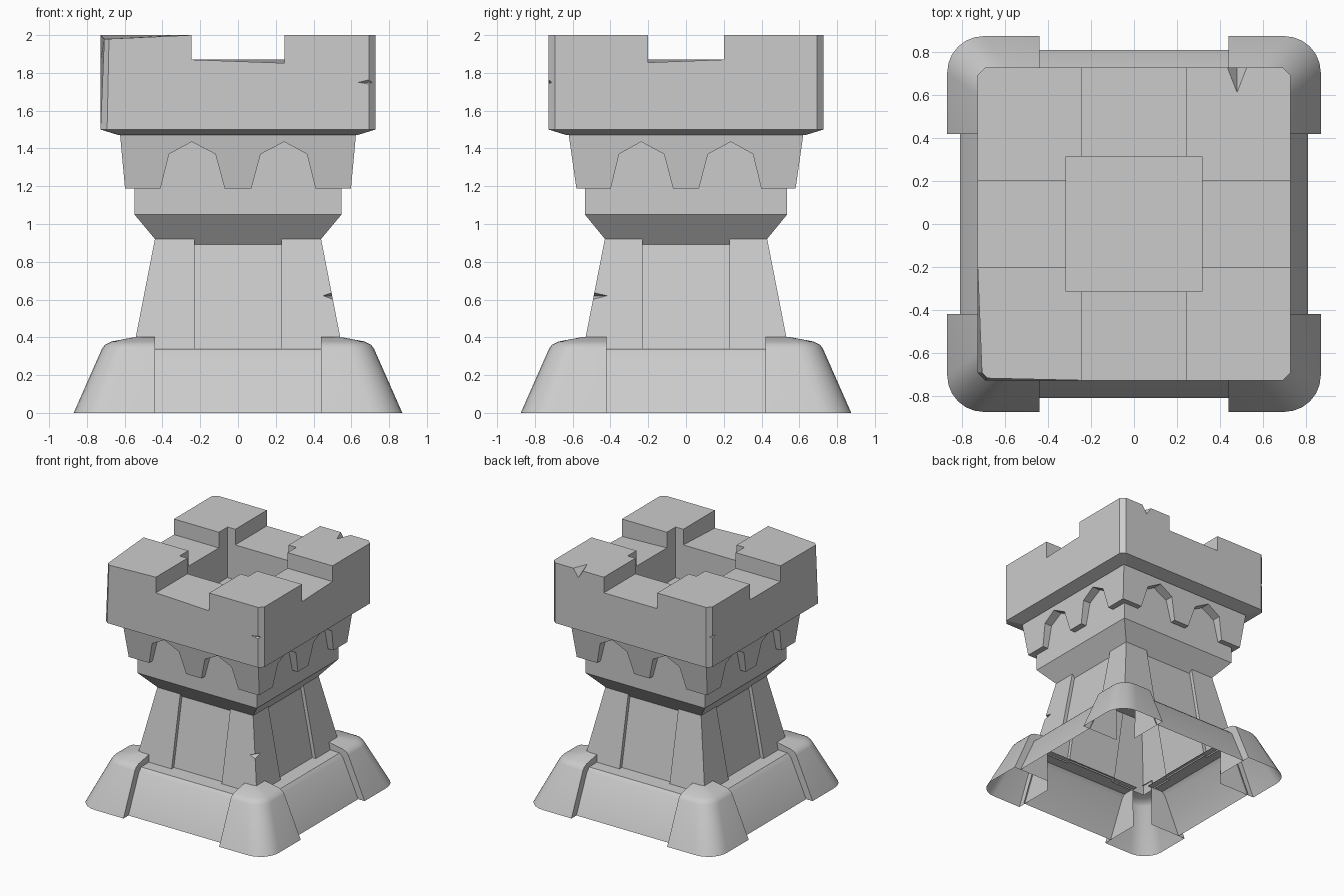
import bpy, bmesh, math
from mathutils import Vector

cube = bpy.data.objects.get("Cube")
if cube:
    bpy.data.objects.remove(cube)

stone = bpy.data.materials.new("grey_stone")
stone.use_nodes = True
grey = (0.6, 0.6, 0.6, 1)
stone.diffuse_color = grey
stone.node_tree.nodes["Principled BSDF"].inputs["Base Color"].default_value = grey


def add_object(name, bm):
    mesh = bpy.data.meshes.new(name)
    bm.to_mesh(mesh)
    bm.free()
    mesh.materials.append(stone)
    obj = bpy.data.objects.new(name, mesh)
    bpy.context.collection.objects.link(obj)
    return obj


def activate(obj):
    bpy.ops.object.select_all(action="DESELECT")
    obj.select_set(True)
    bpy.context.view_layer.objects.active = obj


def loft(name, rings, closed=True, caps=True, flip=False):
    """Skin a stack of point rings, bottom to top."""
    bm = bmesh.new()
    rows = [[bm.verts.new(p) for p in ring] for ring in rings]
    n = len(rows[0])
    for low, high in zip(rows, rows[1:]):
        for i in range(n if closed else n - 1):
            j = (i + 1) % n
            bm.faces.new((low[i], low[j], high[j], high[i]))
    if caps:
        bm.faces.new(rows[0][::-1])
        bm.faces.new(rows[-1])
    if flip:
        bmesh.ops.reverse_faces(bm, faces=bm.faces)
    return add_object(name, bm)


def rectangle(hx, hy, z, c=0):
    """Rectangle ring, with chamfered corners when c is given."""
    if not c:
        return [(-hx, -hy, z), (hx, -hy, z), (hx, hy, z), (-hx, hy, z)]
    return [(-hx + c, -hy, z), (hx - c, -hy, z), (hx, -hy + c, z), (hx, hy - c, z),
            (hx - c, hy, z), (-hx + c, hy, z), (-hx, hy - c, z), (-hx, -hy + c, z)]


def box(hx, hy, z0, z1):
    return loft("cutter", [rectangle(hx, hy, z0), rectangle(hx, hy, z1)])


def wedge(points):
    bm = bmesh.new()
    for p in points:
        bm.verts.new(p)
    bmesh.ops.convex_hull(bm, input=bm.verts)
    bmesh.ops.recalc_face_normals(bm, faces=bm.faces)
    return add_object("cutter", bm)


def cut(obj, cutters):
    for cutter in cutters:
        mod = obj.modifiers.new("cut", "BOOLEAN")
        mod.operation, mod.solver, mod.object = "DIFFERENCE", "EXACT", cutter
        activate(obj)
        bpy.ops.object.modifier_apply(modifier=mod.name)
        bpy.data.objects.remove(cutter)


def smooth(obj):
    activate(obj)
    bpy.ops.object.shade_smooth_by_angle(angle=math.radians(32))


# Base walls: one open sloped strip per side
wall_profile = [(0.81, 0), (0.67, 0.31), (0.64, 0.338), (0.50, 0.342)]
for k, side in enumerate(("front", "left", "back", "right")):
    half = 0.43 if k % 2 else 0.45
    wall = loft(side + "_base_wall", [[(-half, -d, z), (half, -d, z)] for d, z in wall_profile],
                closed=False, caps=False)
    wall.rotation_euler.z = k * math.pi / 2
    smooth(wall)

# Corner buttresses: rounded shells with flat ends
boot_profile = [(0, 0, 0.17), (0.15, 0.34, 0.13), (0.165, 0.36, 0.12), (0.20, 0.378, 0.1),
                (0.335, 0.403, 0.03)]


def boot_ring(inset, z, r, sx, sy):
    x, y = 0.87 - inset, 0.875 - inset
    pts = [(x, 0.42)]
    for i in range(7):
        a = i * math.pi / 12
        pts.append((x - r + r * math.cos(a), y - r + r * math.sin(a)))
    pts.append((0.44, y))
    return [(sx * px, sy * py, z) for px, py in pts]


for sx, sy, side in ((1, 1, "back_left"), (-1, 1, "back_right"),
                     (1, -1, "front_left"), (-1, -1, "front_right")):
    rings = [boot_ring(*p, sx, sy) for p in boot_profile]
    boot = loft(side + "_buttress", rings, closed=False, caps=False, flip=sx * sy < 0)
    bm = bmesh.new()
    bm.from_mesh(boot.data)
    for end, inner in ((0, (sx * 0.53, sy * 0.42, 0)), (-1, (sx * 0.44, sy * 0.53, 0))):
        verts = [bm.verts.new(ring[end]) for ring in rings] + [bm.verts.new(inner)]
        if (end == 0) == (sx * sy > 0):
            verts.reverse()
        bm.faces.new(verts)
    bm.to_mesh(boot.data)
    bm.free()
    smooth(boot)


# Tapered shaft with corner piers and recessed panels
def shaft_ring(hx, hy, z, pier=0.23, depth=0.03):
    quarter = [(hx - depth, pier), (hx, pier), (hx, hy), (pier, hy), (pier, hy - depth)]
    pts = []
    for sx, sy in ((1, 1), (-1, 1), (-1, -1), (1, -1)):
        part = [(sx * x, sy * y, z) for x, y in quarter]
        pts += part if sx * sy > 0 else part[::-1]
    return pts


shaft = loft("shaft", [shaft_ring(0.555, 0.545, 0.33), shaft_ring(0.44, 0.43, 0.92)])
cut(shaft, [wedge([(0.43, -0.52, 0.62), (0.53, -0.37, 0.62),
                   (0.55, -0.54, 0.67), (0.55, -0.54, 0.575)])])
bm = bmesh.new()
bm.from_mesh(shaft.data)
ends = [f for f in bm.faces if abs(f.normal.z) > 0.99]
bmesh.ops.delete(bm, geom=ends, context="FACES")
bm.to_mesh(shaft.data)
bm.free()

# Flared ledge, carried up as the core behind the arches
loft("ledge", [rectangle(0.41, 0.40, 0.885), rectangle(0.548, 0.535, 1.05),
               rectangle(0.548, 0.535, 1.48)])

# Corbel band with two pointed arches per side
corbel = loft("corbel_band", [rectangle(0.598, 0.58, 1.187), rectangle(0.625, 0.622, 1.48)])
arch = [(0.055, 1.13), (0.12, 1.37), (0.245, 1.435), (0.365, 1.37), (0.425, 1.13)]


def arch_cutter(sign, along_y):
    def ring(t):
        return [(sign * u, t, z) if along_y else (t, sign * u * 0.97, z) for u, z in arch]
    cutter = loft("cutter", [ring(-1), ring(1)])
    bm = bmesh.new()
    bm.from_mesh(cutter.data)
    bmesh.ops.recalc_face_normals(bm, faces=bm.faces)
    bm.to_mesh(cutter.data)
    bm.free()
    return cutter


cut(corbel, [arch_cutter(s, a) for s in (1, -1) for a in (True, False)])

# Crown: chamfered block, cut by two crossing gaps, a central pit and chips
crown = loft("crown", [rectangle(0.63, 0.63, 1.47, 0.02), rectangle(0.728, 0.728, 1.50, 0.035),
                       rectangle(0.728, 0.728, 2.0, 0.035)])
cut(crown, [
    box(0.245, 1, 1.87, 2.2),
    box(1, 0.2, 1.87, 2.2),
    box(0.316, 0.314, 1.58, 2.2),
    wedge([(0.585, -0.74, 1.75), (0.8, -0.74, 1.8), (0.8, -0.74, 1.715), (0.8, -0.69, 1.75)]),
    wedge([(-0.74, 0.6, 1.75), (-0.74, 0.8, 1.8), (-0.74, 0.8, 1.715), (-0.69, 0.8, 1.75)]),
    wedge([(0.48, 0.595, 2.01), (0.42, 0.75, 2.01), (0.54, 0.75, 2.01), (0.48, 0.75, 1.92)]),
])

# Worn edges on the crown
worn = [((0.245, -0.728, 1.87), (0, 0, -0.018)), ((0.728, -0.2, 1.87), (0, 0, -0.015)),
        ((-0.693, -0.728, 2), (0.01, 0.01, -0.02)), ((-0.728, -0.693, 2), (0.02, 0, -0.02))]
for spot, shift in worn:
    for v in crown.data.vertices:
        if (v.co - Vector(spot)).length < 0.01:
            v.co += Vector(shift)
